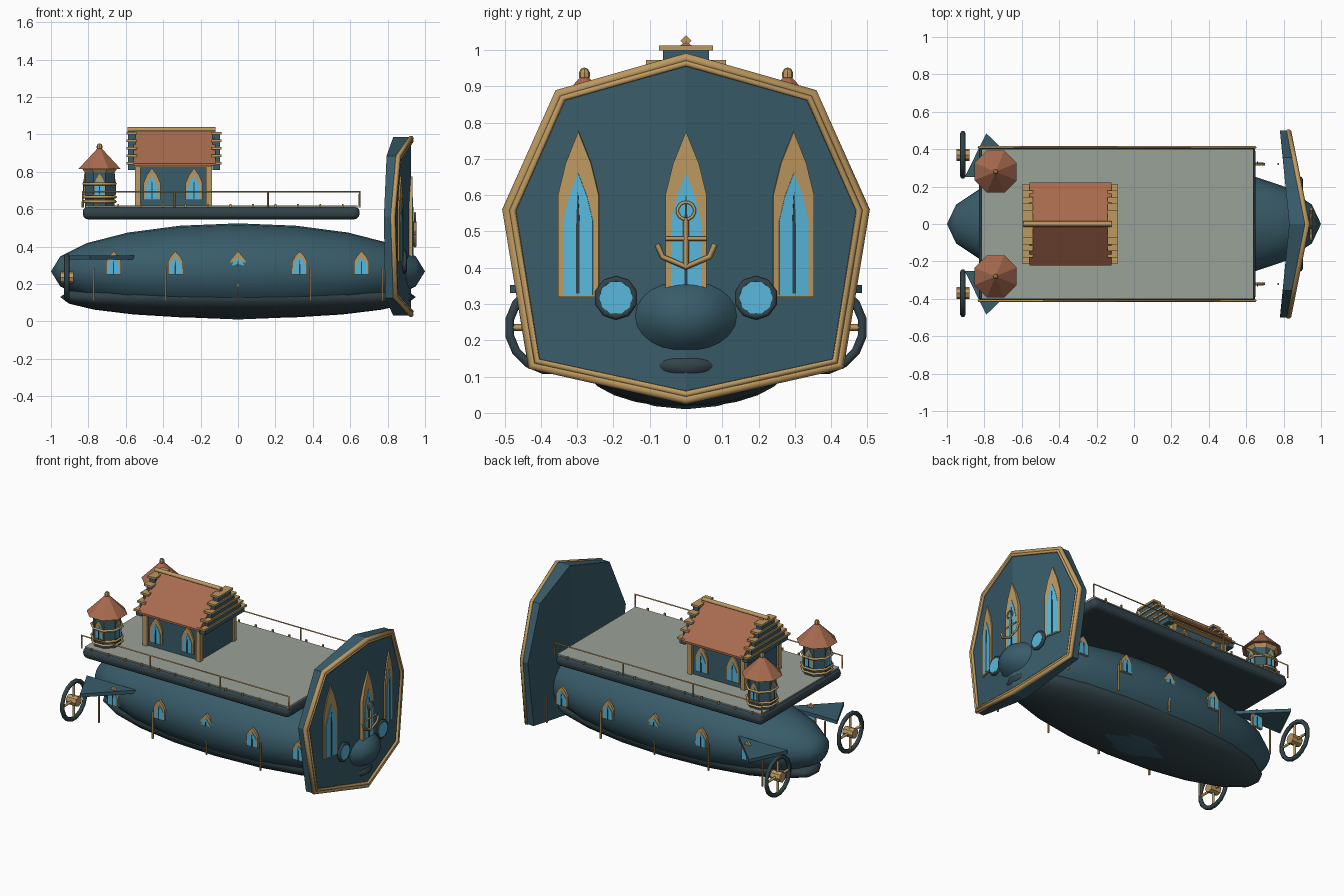
import bpy, bmesh
from math import sin, cos, pi, atan, radians
from mathutils import Vector, Matrix

if "Cube" in bpy.data.objects:
    bpy.data.objects.remove(bpy.data.objects["Cube"])


def mat(name, r, g, b):
    m = bpy.data.materials.new(name)
    m.diffuse_color = (r, g, b, 1)
    m.use_nodes = True
    m.node_tree.nodes["Principled BSDF"].inputs["Base Color"].default_value = m.diffuse_color
    return m


TEAL = mat("teal", .04, .107, .144)
SLATE = mat("slate", .032, .056, .066)
GOLD = mat("gold", .51, .32, .117)
GLASS = mat("glass", .098, .485, .716)
TILE = mat("tile", .39, .145, .077)
DECK = mat("deck", .323, .361, .314)


def finish(name, bm, m, smooth=False):
    bmesh.ops.recalc_face_normals(bm, faces=bm.faces)
    me = bpy.data.meshes.new(name)
    bm.to_mesh(me)
    bm.free()
    for p in me.polygons:
        p.use_smooth = smooth
    ob = bpy.data.objects.new(name, me)
    bpy.context.collection.objects.link(ob)
    me.materials.append(m)
    return ob


def box(name, lo, hi, m, bevel=0):
    lo, hi = Vector(lo), Vector(hi)
    bm = bmesh.new()
    bmesh.ops.create_cube(bm, size=1, matrix=Matrix.Translation((lo + hi) / 2)
                          @ Matrix.Diagonal((*(hi - lo), 1)))
    ob = finish(name, bm, m)
    if bevel:
        b = ob.modifiers.new("bevel", 'BEVEL')
        b.width, b.segments = bevel, 3
    return ob


def loft(name, a, b, m):
    """Solid between two matching point loops."""
    bm = bmesh.new()
    va, vb = [bm.verts.new(p) for p in a], [bm.verts.new(p) for p in b]
    bm.faces.new(va)
    bm.faces.new(vb)
    n = len(a)
    for i in range(n):
        j = (i + 1) % n
        bm.faces.new((va[i], va[j], vb[j], vb[i]))
    return finish(name, bm, m)


def cone(name, loc, r1, r2, h, n, m, axis='Z', turn=0):
    bm = bmesh.new()
    rot = Matrix.Rotation(pi / 2, 4, 'Y') if axis == 'X' else Matrix()
    bmesh.ops.create_cone(bm, cap_ends=True, segments=n, radius1=r1, radius2=r2, depth=h,
                          matrix=Matrix.Translation(loc) @ rot @ Matrix.Rotation(turn, 4, 'Z'))
    return finish(name, bm, m)


def ball(name, loc, scale, u, v, m, rot=Matrix(), smooth=False):
    bm = bmesh.new()
    bmesh.ops.create_uvsphere(bm, u_segments=u, v_segments=v, radius=1,
                              matrix=Matrix.Translation(loc) @ Matrix.Diagonal((*scale, 1)) @ rot)
    return finish(name, bm, m, smooth)


def tube(name, pts, r, m, closed=False, res=0):
    cu = bpy.data.curves.new(name, 'CURVE')
    cu.dimensions = '3D'
    cu.bevel_depth, cu.bevel_resolution, cu.use_fill_caps = r, res, True
    s = cu.splines.new('POLY')
    s.points.add(len(pts) - 1)
    for p, q in zip(s.points, pts):
        p.co = (*q, 1)
    s.use_cyclic_u = closed
    cu.materials.append(m)
    ob = bpy.data.objects.new(name, cu)
    bpy.context.collection.objects.link(ob)
    return ob


def ring(name, c, r, t, n, m, axis='X', res=1):
    pts = []
    for i in range(n):
        a = 2 * pi * (i + .5) / n
        d = (0, cos(a), sin(a)) if axis == 'X' else (cos(a), sin(a), 0)
        pts.append(Vector(c) + r * Vector(d))
    return tube(name, pts, t, m, True, res)


def lancet(name, base, az, hw, h, spring, d, inner=.72, gh=.75, mullion=True):
    """Pointed arch window: base = middle of sill, az = facing direction."""
    n, u = Vector((cos(az), sin(az), 0)), Vector((-sin(az), cos(az), 0))

    def slab(tag, w, z0, z1, zs, front, m):
        prof = [(-w, z0), (w, z0), (w, zs), (w * .62, zs + (z1 - zs) * .5), (0, z1),
                (-w * .62, zs + (z1 - zs) * .5), (-w, zs)]
        f = [Vector(base) + u * a + Vector((0, 0, b)) + n * front for a, b in prof]
        loft(name + tag, f, [p - n * (front + d) for p in f], m)
    slab("_frame", hw, 0, h, spring, 0, GOLD)
    slab("_glass", hw * inner, h * .01, h * gh, spring * .75, .003, GLASS)
    if mullion:
        slab("_mullion", hw * .08, h * .02, h * gh * .85, spring * .7, .006, SLATE)


# hull and keel: ellipsoids with their poles along x
RX = Matrix.Rotation(pi / 2, 4, 'Y')
ball("hull", (0, 0, .267), (1, .337, .257), 24, 10, TEAL, RX, True)
ball("keel", (0, 0, .13), (.95, .28, .115), 24, 10, SLATE, RX, True)

# deck slab and planking
box("deck_slab", (-.83, -.415, .545), (.65, .415, .615), SLATE, .03)
box("deck_top", (-.815, -.4, .6), (.64, .4, .619), DECK)

# mirrored side parts
for s in (1, -1):
    y = .41 * s
    tube("deck_rail", [(-.83, y, .61), (-.83, y, .692), (.65, y, .692), (.65, y, .61)], .006, GOLD)
    for x in (-.34, .16):
        tube("rail_post", [(x, y, .61), (x, y, .69)], .005, GOLD)
    for i in range(12):
        x = -.76 + i * .12
        box("deck_stud", (x - .005, y - .005, .61), (x + .005, y + .005, .627), GOLD)
    for x in (-.665, -.335, 0, .33, .66):
        lancet("hull_window", (x, .327 * s, .25), s * pi / 2, .04, .125, .07, .015, .8)
    for x in (-.77, -.385, 0, .385, .77):
        box("hull_strut", (x - .004, s * .32 - .005, .11), (x + .004, s * .32 + .005, .285), GOLD)
    # tail fin and wheel propeller
    fin = [(-.905, .25 * s), (-.79, .485 * s), (-.55, .25 * s)]
    loft("tail_fin", [(*p, .33) for p in fin], [(*p, .352) for p in fin], TEAL)
    c = (-.915, .37 * s, .235)
    ring("propeller_rim", c, .118, .014, 16, SLATE)
    cone("propeller_hub", c, .032, .032, .07, 8, GOLD, 'X')
    for a in (0, pi / 2):
        d = Vector((0, cos(a), sin(a))) * .115
        tube("propeller_spoke", [Vector(c) - d, Vector(c) + d], .01, GOLD)
    # turret
    tx, ty = -.74, .28 * s
    cone("turret_body", (tx, ty, .71), .085, .085, .2, 8, TEAL, turn=pi / 8)
    for z in (.64, .665, .735):
        ring("turret_ring", (tx, ty, z), .093, .008, 8, GOLD, 'Z', 0)
    cone("turret_eave", (tx, ty, .805), .085, .1, .02, 8, GOLD, turn=pi / 8)
    cone("turret_roof", (tx, ty, .87), .122, .012, .11, 8, TILE, turn=pi / 8)
    ball("turret_finial", (tx, ty, .932), (.016, .016, .02), 8, 5, GOLD)
    for k in range(4):
        a = k * pi / 2
        lancet("turret_window", (tx + .083 * cos(a), ty + .083 * sin(a), .675), a, .028, .115, .06, .01)
    # cabin windows and corner posts
    for x in (-.46, -.235):
        lancet("cabin_window", (x, .182 * s, .65), s * pi / 2, .045, .17, .09, .015)
    for x in (-.535, -.155):
        box("cabin_post", (x - .015, s * .172 - .015, .61), (x + .015, s * .172 + .015, .84), GOLD)
    box("cabin_eave", (-.55, s * .19 - .02, .825), (-.14, s * .19 + .02, .838), GOLD)

# cabin body, roof and ridge
box("cabin_body", (-.54, -.172, .61), (-.15, .172, .84), TEAL)
gable = [(-.222, .832), (.222, .832), (.222, .845), (0, 1.025), (-.222, .845)]
loft("cabin_roof", [(-.56, *p) for p in gable], [(-.12, *p) for p in gable], TILE)
tube("roof_ridge", [(-.59, 0, 1.025), (-.12, 0, 1.025)], .015, GOLD)

# stepped gables with gold copings
for x in (-.567, -.115):
    for k in range(5):
        z, w = .845 + .04 * k, .215 - .035 * k
        box("gable_step", (x - .02, -w + .012, z - .035), (x + .02, w - .012, z), TEAL)
        box("gable_coping", (x - .028, -w, z - .006), (x + .028, w, z + .007), GOLD)

# bow shield: two folded halves meeting on a central ridge
half = [(0, .985), (.355, .885), (.5, .56), (.43, .125), (0, .03)]


def bow(y):
    return .925 - .2 * abs(y)


for s in (1, -1):
    loft("bow_shield", [(bow(y), y * s, z) for y, z in half],
         [(.83 - .1 * y, y * s, z) for y, z in half], TEAL)
loop = half + [(-y, z) for y, z in half[3:0:-1]]
for k, r, off in ((.985, .015, 0), (.955, .01, .005)):
    tube("shield_trim", [(bow(y * k) + off, y * k, .51 + (z - .51) * k) for y, z in loop],
         r, GOLD, True, 1)

# shield windows and portholes
for s in (-1, 0, 1):
    y = .297 * s
    lancet("shield_window", (bow(y) + .008, y, .32), s * atan(.2), .057, .455, .28, .03)
for s in (-1, 1):
    y = .193 * s
    x = bow(y)
    ring("porthole_ring", (x + .005, y, .317), .051, .011, 10, SLATE)
    cone("porthole_glass", (x, y, .317), .046, .046, .03, 10, GLASS, 'X')

# anchor
ax = .947
ring("anchor_ring", (ax, 0, .557), .024, .005, 12, GOLD)
tube("anchor_shank", [(ax, 0, .535), (ax, 0, .4)], .008, GOLD)
tube("anchor_stock", [(ax, -.057, .48), (ax, .057, .48)], .006, GOLD)
tube("anchor_arms", [(ax, y, z) for y, z in
     ((-.08, .465), (-.065, .43), (0, .402), (.065, .43), (.08, .465))], .008, GOLD)
